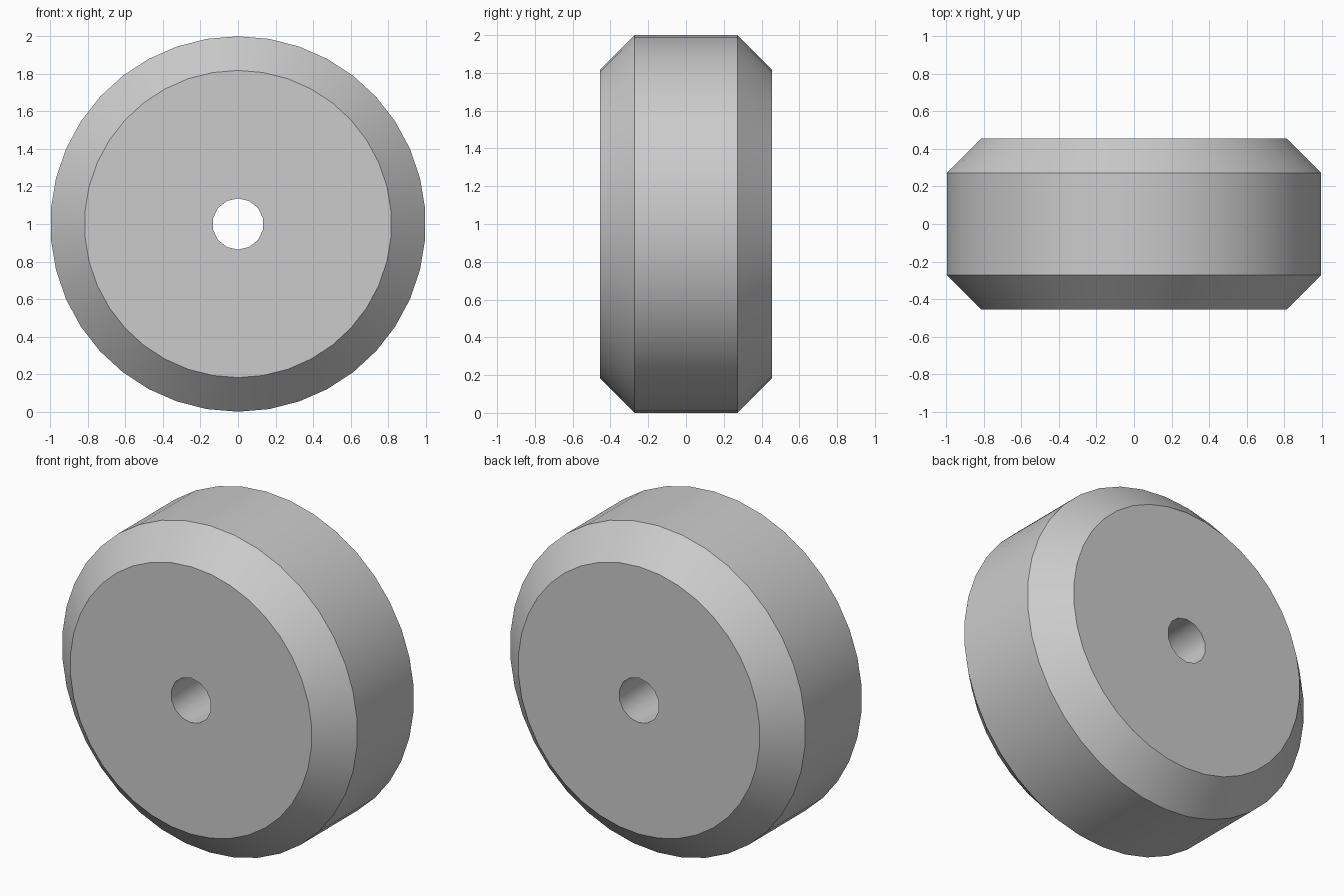
import bpy
import bmesh
from math import sin, cos, pi, radians

cube = bpy.data.objects.get("Cube")
if cube:
    bpy.data.objects.remove(cube, do_unlink=True)

UNIT = 1 / 11           # wheel radius is eleven units
RIM_SIDES, BORE_SIDES = 38, 14

bm = bmesh.new()


def ring(radius, y, sides):
    """Closed loop of edges around the y axis, with a vertex at the top."""
    verts = [bm.verts.new((radius * UNIT * sin(2 * pi * i / sides), y * UNIT,
                           1 + radius * UNIT * cos(2 * pi * i / sides)))
             for i in range(sides)]
    return [bm.edges.new((verts[i - 1], verts[i])) for i in range(sides)]


# Chamfered tread
rim = [ring(r, y, RIM_SIDES) for r, y in ((9, -5), (11, -3), (11, 3), (9, 5))]
for a, b in zip(rim, rim[1:]):
    bmesh.ops.bridge_loops(bm, edges=a + b)

# Axle bore through the middle
bore = [ring(1.5, y, BORE_SIDES) for y in (-5, 5)]
bmesh.ops.bridge_loops(bm, edges=bore[0] + bore[1])

# Flat side walls between bore and rim
for outer, inner in ((rim[0], bore[0]), (rim[-1], bore[1])):
    bmesh.ops.triangle_fill(bm, edges=outer + inner, use_beauty=True)

bmesh.ops.recalc_face_normals(bm, faces=bm.faces)
mesh = bpy.data.meshes.new("wheel")
bm.to_mesh(mesh)
bm.free()

# Plain grey colour
grey = bpy.data.materials.new("plain_grey")
grey.use_nodes = True
colour = (0.6, 0.6, 0.6, 1)
grey.diffuse_color = colour
grey.node_tree.nodes["Principled BSDF"].inputs["Base Color"].default_value = colour
mesh.materials.append(grey)

wheel = bpy.data.objects.new("wheel", mesh)
bpy.context.collection.objects.link(wheel)
bpy.ops.object.select_all(action='DESELECT')
wheel.select_set(True)
bpy.context.view_layer.objects.active = wheel
bpy.ops.object.shade_smooth_by_angle(angle=radians(30))
